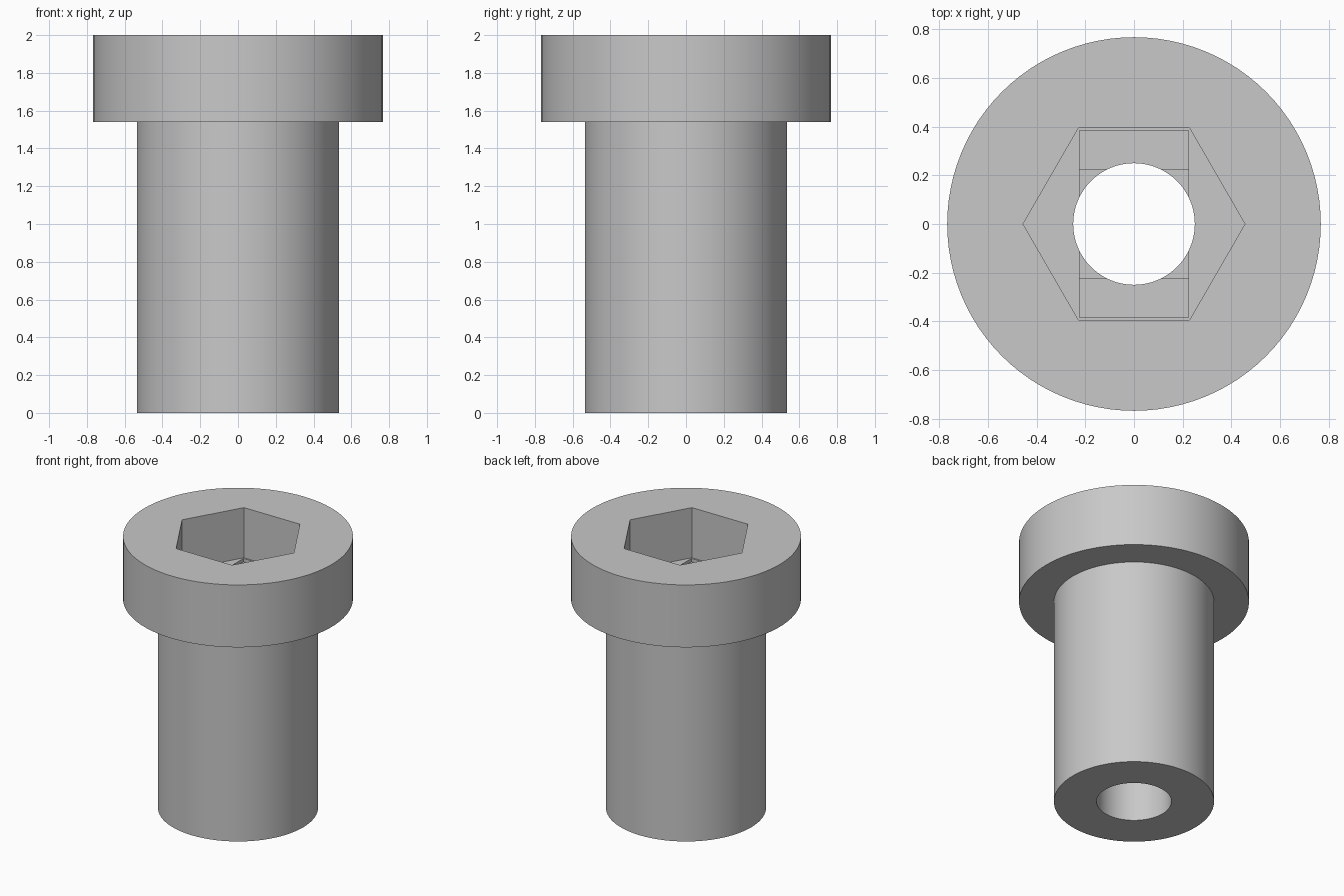
import bpy, bmesh, math

if "Cube" in bpy.data.objects:
    bpy.data.objects.remove(bpy.data.objects["Cube"])

SIDES = 96
steel = bpy.data.materials.new("grey")
steel.diffuse_color = (0.58, 0.58, 0.58, 1)
steel.use_nodes = True
steel.node_tree.nodes["Principled BSDF"].inputs["Base Color"].default_value = steel.diffuse_color


def make_object(name, bm):
    bmesh.ops.recalc_face_normals(bm, faces=bm.faces)
    mesh = bpy.data.meshes.new(name)
    bm.to_mesh(mesh)
    bm.free()
    mesh.materials.append(steel)
    obj = bpy.data.objects.new(name, mesh)
    bpy.context.collection.objects.link(obj)
    return obj


def lathe(name, profile):
    """Closed (radius, z) profile turned around the z axis."""
    bm = bmesh.new()
    rings = [[bm.verts.new((r * math.cos(2 * math.pi * i / SIDES),
                            r * math.sin(2 * math.pi * i / SIDES), z))
              for i in range(SIDES)] for r, z in profile]
    for a, b in zip(rings, rings[1:] + rings[:1]):
        for i in range(SIDES):
            j = (i + 1) % SIDES
            bm.faces.new((a[i], a[j], b[j], b[i]))
    return make_object(name, bm)


def prism(name, outline, z0, z1):
    bm = bmesh.new()
    face = bm.faces.new([bm.verts.new((x, y, z0)) for x, y in outline])
    top = bmesh.ops.extrude_face_region(bm, geom=[face])["geom"]
    bmesh.ops.translate(bm, vec=(0, 0, z1 - z0),
                        verts=[v for v in top if isinstance(v, bmesh.types.BMVert)])
    return make_object(name, bm)


def rect(x, y):
    return [(-x, -y), (x, -y), (x, y), (-x, y)]


# Shank, head and through hole in one turned profile
bolt = lathe("socket_bolt", [(0.25, 0), (0.535, 0), (0.535, 1.54),
                             (0.768, 1.54), (0.768, 2), (0.25, 2)])

# Hex socket, then a slot and a square stepping down to the hole
hexagon = [(0.456 * math.cos(math.radians(60 * i)),
            0.456 * math.sin(math.radians(60 * i))) for i in range(6)]
cutters = [prism("hex_socket_cutter", hexagon, 1.63, 2.2),
           prism("slot_cutter", rect(0.225, 0.385), 1.605, 1.8),
           prism("square_cutter", rect(0.225, 0.225), 1.58, 1.7)]

bpy.context.view_layer.objects.active = bolt
bolt.select_set(True)
for cutter in cutters:
    mod = bolt.modifiers.new(cutter.name, "BOOLEAN")
    mod.operation = "DIFFERENCE"
    mod.solver = "EXACT"
    mod.object = cutter
    bpy.ops.object.modifier_apply(modifier=mod.name)
    bpy.data.objects.remove(cutter)

for other in bpy.context.selected_objects:
    other.select_set(other == bolt)
bpy.ops.object.shade_smooth_by_angle(angle=math.radians(30))
